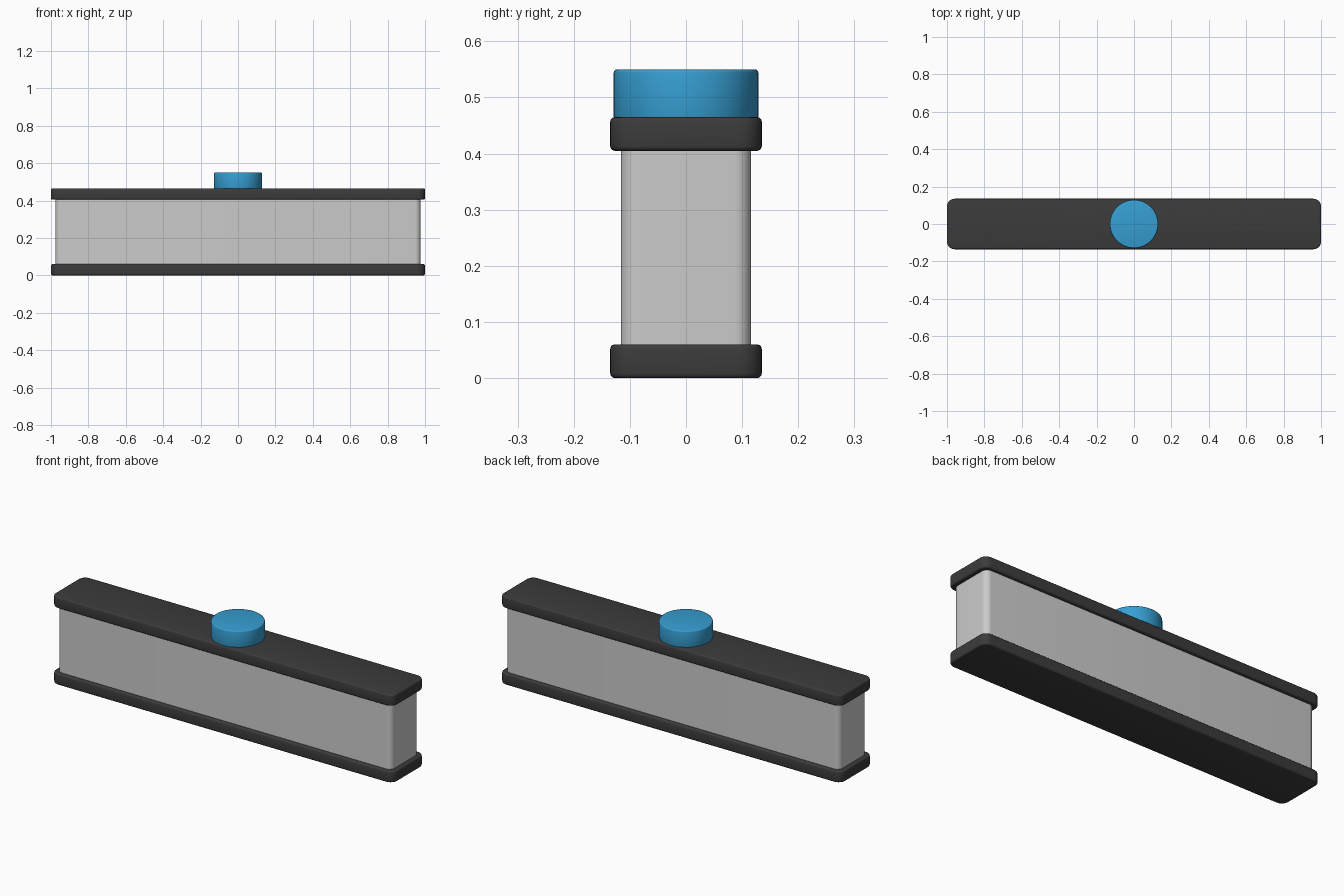
import bpy, math

if "Cube" in bpy.data.objects:
    bpy.data.objects.remove(bpy.data.objects["Cube"])


def material(name, rgb):
    m = bpy.data.materials.new(name)
    m.diffuse_color = (*rgb, 1)
    m.use_nodes = True
    m.node_tree.nodes["Principled BSDF"].inputs["Base Color"].default_value = m.diffuse_color
    return m


dark = material("dark_grey", (0.044, 0.044, 0.044))
grey = material("light_grey", (0.60, 0.60, 0.60))
blue = material("blue", (0.037, 0.345, 0.65))


def slab(name, outline, z0, z1, mat, edge=0.0):
    """Extrude an outline upwards, with an optional softened top and bottom rim."""
    n = len(outline)
    verts = [(x, y, z) for z in (z0, z1) for x, y in outline]
    faces = [tuple(reversed(range(n))), tuple(range(n, 2 * n))]
    faces += [(i, (i + 1) % n, n + (i + 1) % n, n + i) for i in range(n)]
    me = bpy.data.meshes.new(name)
    me.from_pydata(verts, [], faces)
    me.materials.append(mat)
    ob = bpy.data.objects.new(name, me)
    bpy.context.collection.objects.link(ob)
    bpy.ops.object.select_all(action='DESELECT')
    ob.select_set(True)
    bpy.context.view_layer.objects.active = ob
    if edge:
        bev = ob.modifiers.new("rim", 'BEVEL')
        bev.width = edge
        bev.segments = 3
        bev.limit_method = 'ANGLE'
        bev.angle_limit = math.radians(60)
        bpy.ops.object.modifier_apply(modifier=bev.name)
    bpy.ops.object.shade_smooth_by_angle(angle=math.radians(35))
    return ob


def rounded_rect(hx, hy, r, seg=8):
    pts = []
    for k, (sx, sy) in enumerate(((1, 1), (-1, 1), (-1, -1), (1, -1))):
        for i in range(seg + 1):
            a = math.pi / 2 * (k + i / seg)
            pts.append((sx * (hx - r) + r * math.cos(a), sy * (hy - r) + r * math.sin(a)))
    return pts


def circle(r, n=64):
    return [(r * math.cos(2 * math.pi * i / n), r * math.sin(2 * math.pi * i / n)) for i in range(n)]


# Matching base and lid plates
plate = rounded_rect(1.0, 0.135, 0.04)
slab("base_plate", plate, 0.0, 0.06, dark, 0.008)
slab("lid_plate", plate, 0.405, 0.465, dark, 0.008)

# Body between the plates
slab("body", rounded_rect(0.977, 0.116, 0.03), 0.055, 0.41, grey)

# Round button on the lid
slab("button", circle(0.129), 0.46, 0.55, blue, 0.006)
